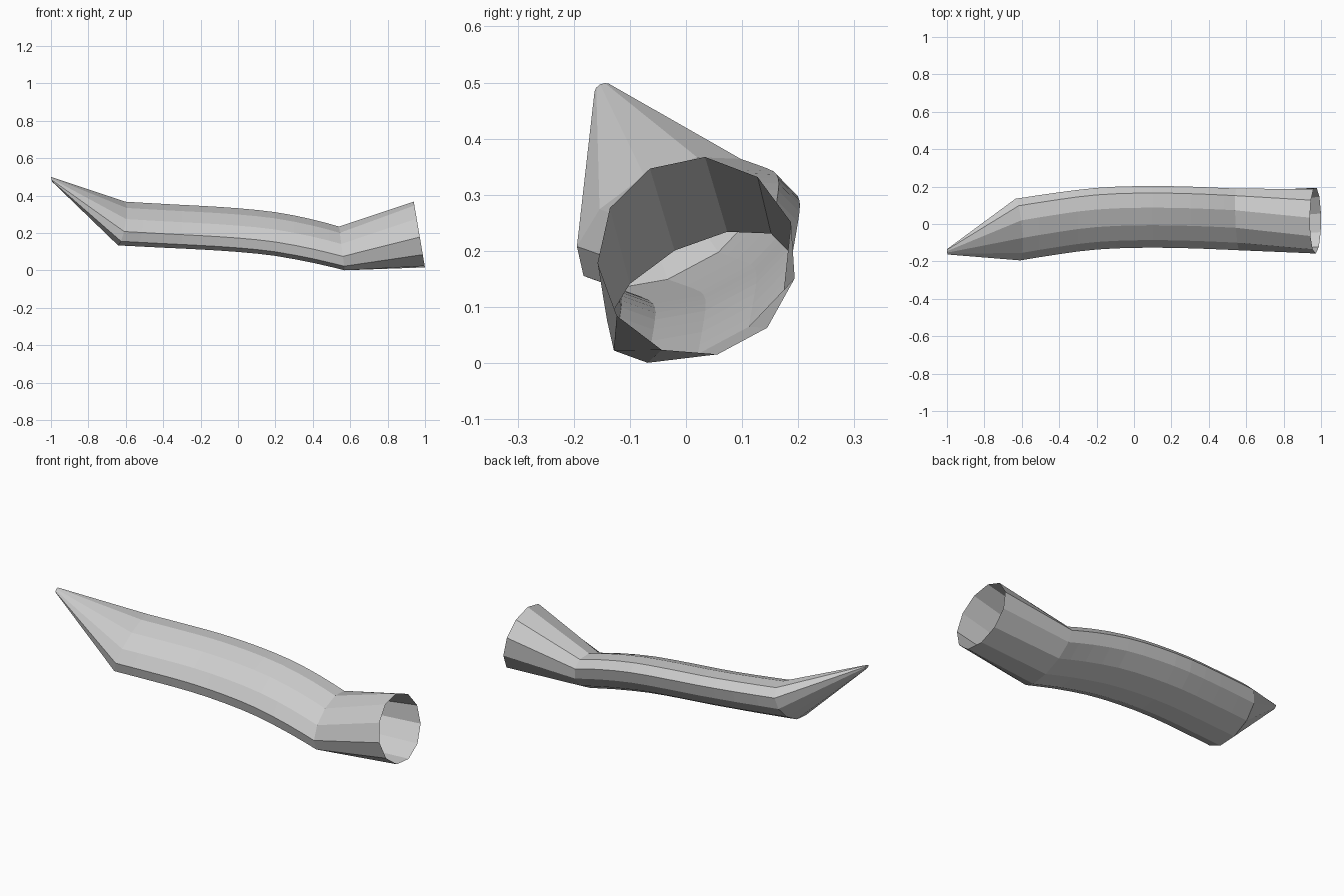
import bpy, bmesh, math

if "Cube" in bpy.data.objects:
    bpy.data.objects.remove(bpy.data.objects["Cube"])

SIDES = 11
TILT = math.radians(28)


def ring(center, a, b, shear):
    """Tilted elliptical section in y/z; shear leans its plane along x."""
    pts = []
    for k in range(SIDES):
        t = math.radians(57.5) + 2 * math.pi * k / SIDES
        u, v = a * math.cos(t), b * math.sin(t)
        y = u * math.cos(TILT) - v * math.sin(TILT)
        z = u * math.sin(TILT) + v * math.cos(TILT)
        pts.append((center[0] + shear[0] * y + shear[1] * z,
                    center[1] + y, max(0.0, center[2] + z)))
    return pts


def loft(name, rings, cap_start=False):
    bm = bmesh.new()
    loops = [[bm.verts.new(p) for p in r] for r in rings]
    for r0, r1 in zip(loops, loops[1:]):
        for i in range(SIDES):
            j = (i + 1) % SIDES
            bm.faces.new((r0[i], r0[j], r1[j], r1[i]))
    if cap_start:
        bm.faces.new(loops[0])
    bm.normal_update()
    # outward normals: tube runs along +x
    bmesh.ops.reverse_faces(bm, faces=bm.faces[:])
    me = bpy.data.meshes.new(name)
    bm.to_mesh(me)
    bm.free()
    ob = bpy.data.objects.new(name, me)
    bpy.context.collection.objects.link(ob)
    return ob


def catmull(p, t):
    i = min(int(t), len(p) - 2)
    f = t - i
    p0, p1, p2, p3 = (p[max(i - 1, 0)], p[i], p[i + 1], p[min(i + 2, len(p) - 1)])
    return [0.5 * (2 * b + (c - a) * f + (2 * a - 5 * b + 4 * c - d) * f * f
                   + (3 * b - a - 3 * c + d) * f ** 3)
            for a, b, c, d in zip(p0, p1, p2, p3)]


# Gently curved body: centre line, flattened section, mitred ends
path = [(-0.625, -0.03, 0.252), (-0.4, 0.004, 0.24), (-0.2, 0.028, 0.23),
        (0, 0.037, 0.217), (0.2, 0.037, 0.196), (0.4, 0.031, 0.158),
        (0.555, 0.024, 0.119)]
A, B = 0.182, 0.093
left, right = (-0.17, 0.27), (0.0, -0.13)
body = []
N = 12
for s in range(N + 1):
    w0 = max(0, 1 - s / 3)
    w1 = max(0, 1 - (N - s) / 3)
    shear = [l * w0 + r * w1 for l, r in zip(left, right)]
    body.append(ring(catmull(path, 6 * s / N), A, B, shear))
loft("curved_body", body)

# Pointed tip rising to the left
tip = ring((-0.997, -0.148, 0.487), 0.016, 0.011, (0, -0.2))
loft("pointed_tip", [tip, body[0]], cap_start=True)

# Flared open mouth on the right, ending in a round rim
rim = ring((0.97, 0.02, 0.19), 0.178, 0.178, (0, -0.17))
loft("flared_mouth", [body[-1], rim])
